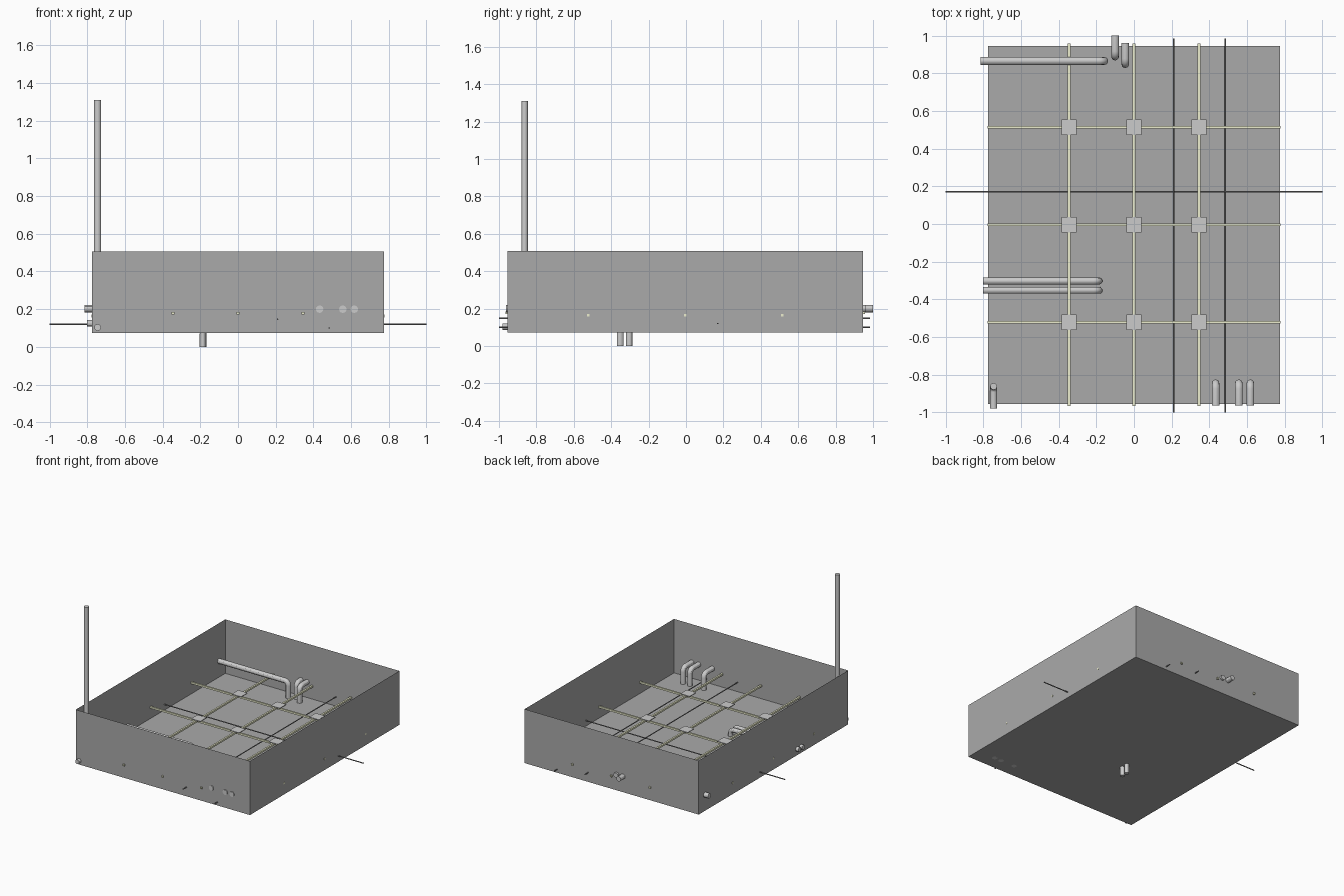
import bpy, bmesh
from math import sin, cos, pi
from mathutils import Vector

if "Cube" in bpy.data.objects:
    bpy.data.objects.remove(bpy.data.objects["Cube"])


def material(name, rgb):
    m = bpy.data.materials.new(name)
    m.diffuse_color = (*rgb, 1)
    m.use_nodes = True
    m.node_tree.nodes["Principled BSDF"].inputs["Base Color"].default_value = m.diffuse_color
    return m


DARK = material("dark_grey", (0.4, 0.4, 0.4))
WIRE = material("wire_grey", (0.25, 0.25, 0.25))
CREAM = material("pale_cream", (0.85, 0.86, 0.62))


def box(name, lo, hi, mat=None, open_top=False):
    lo, hi = Vector(lo), Vector(hi)
    bm = bmesh.new()
    bmesh.ops.create_cube(bm, size=1)
    for v in bm.verts:
        v.co = Vector([(lo[i] + hi[i]) / 2 + v.co[i] * (hi[i] - lo[i]) for i in range(3)])
    if open_top:
        top = [f for f in bm.faces if f.normal.z > 0.9]
        bmesh.ops.delete(bm, geom=top, context='FACES_ONLY')
    me = bpy.data.meshes.new(name)
    bm.to_mesh(me)
    bm.free()
    ob = bpy.data.objects.new(name, me)
    bpy.context.collection.objects.link(ob)
    if mat:
        me.materials.append(mat)
    return ob


def pipe(name, points, radius, mat=None, bend=0.03):
    # Round tube through the points, with a rounded elbow at each inner point
    pts = [Vector(p) for p in points]
    path = [pts[0]]
    for a, b, c in zip(pts, pts[1:], pts[2:]):
        u, w = (a - b).normalized(), (c - b).normalized()
        centre = b + (u + w) * bend
        for i in range(7):
            t = i / 6 * pi / 2
            path.append(centre - w * bend * cos(t) - u * bend * sin(t))
    path.append(pts[-1])
    cu = bpy.data.curves.new(name, 'CURVE')
    cu.dimensions = '3D'
    cu.bevel_depth = radius
    cu.bevel_resolution = 4
    cu.use_fill_caps = True
    sp = cu.splines.new('POLY')
    sp.points.add(len(path) - 1)
    for p, co in zip(sp.points, path):
        p.co = (*co, 1)
    ob = bpy.data.objects.new(name, cu)
    bpy.context.collection.objects.link(ob)
    if mat:
        cu.materials.append(mat)
    bpy.ops.object.select_all(action='DESELECT')
    ob.select_set(True)
    bpy.context.view_layer.objects.active = ob
    bpy.ops.object.convert(target='MESH')
    bpy.ops.object.shade_smooth_by_angle()


# Open tray
box("tray", (-0.775, -0.955, 0.073), (0.775, 0.945, 0.507), DARK, open_top=True)

# Grid of bars with a plate on each crossing
xs = (-0.345, 0, 0.345)
ys = (-0.522, -0.004, 0.514)
s = 0.007
for x in xs:
    box("long_bar", (x - s, -0.965, 0.171), (x + s, 0.957, 0.185), CREAM)
for y in ys:
    box("cross_bar", (-0.777, y - s, 0.157), (0.777, y + s, 0.171), CREAM)
    for x in xs:
        box("crossing_plate", (x - 0.041, y - 0.041, 0.185), (x + 0.041, y + 0.041, 0.191))

# Thin wires running through the tray
pipe("cross_wire", [(-1, 0.17, 0.12), (1, 0.17, 0.12)], 0.004, WIRE)
pipe("upper_long_wire", [(0.21, -1, 0.147), (0.21, 0.985, 0.147)], 0.004, WIRE)
pipe("lower_long_wire", [(0.485, -1, 0.1), (0.485, 0.985, 0.1)], 0.004, WIRE)

# Tall riser pipe at the front left corner
pipe("riser_pipe", [(-0.745, -0.98, 0.103), (-0.745, -0.862, 0.103), (-0.745, -0.862, 1.31)], 0.018)

# Twin drains from the left wall down through the floor
for y in (-0.303, -0.352):
    pipe("drain_pipe", [(-0.8, y, 0.125), (-0.185, y, 0.125), (-0.185, y, 0)], 0.018)

# Back pipes
pipe("left_back_pipe", [(-0.815, 0.865, 0.203), (-0.157, 0.865, 0.203), (-0.157, 0.865, 0.073)], 0.02)
for x, y0, y1 in ((-0.1, 1.0, 0.888), (-0.046, 0.96, 0.848)):
    pipe("back_pipe", [(x, y0, 0.2), (x, y1, 0.2), (x, y1, 0.073)], 0.02)

# Front stub pipes
for x in (0.433, 0.556, 0.617):
    pipe("front_pipe", [(x, -0.962, 0.2), (x, -0.845, 0.2), (x, -0.845, 0.073)], 0.02)
